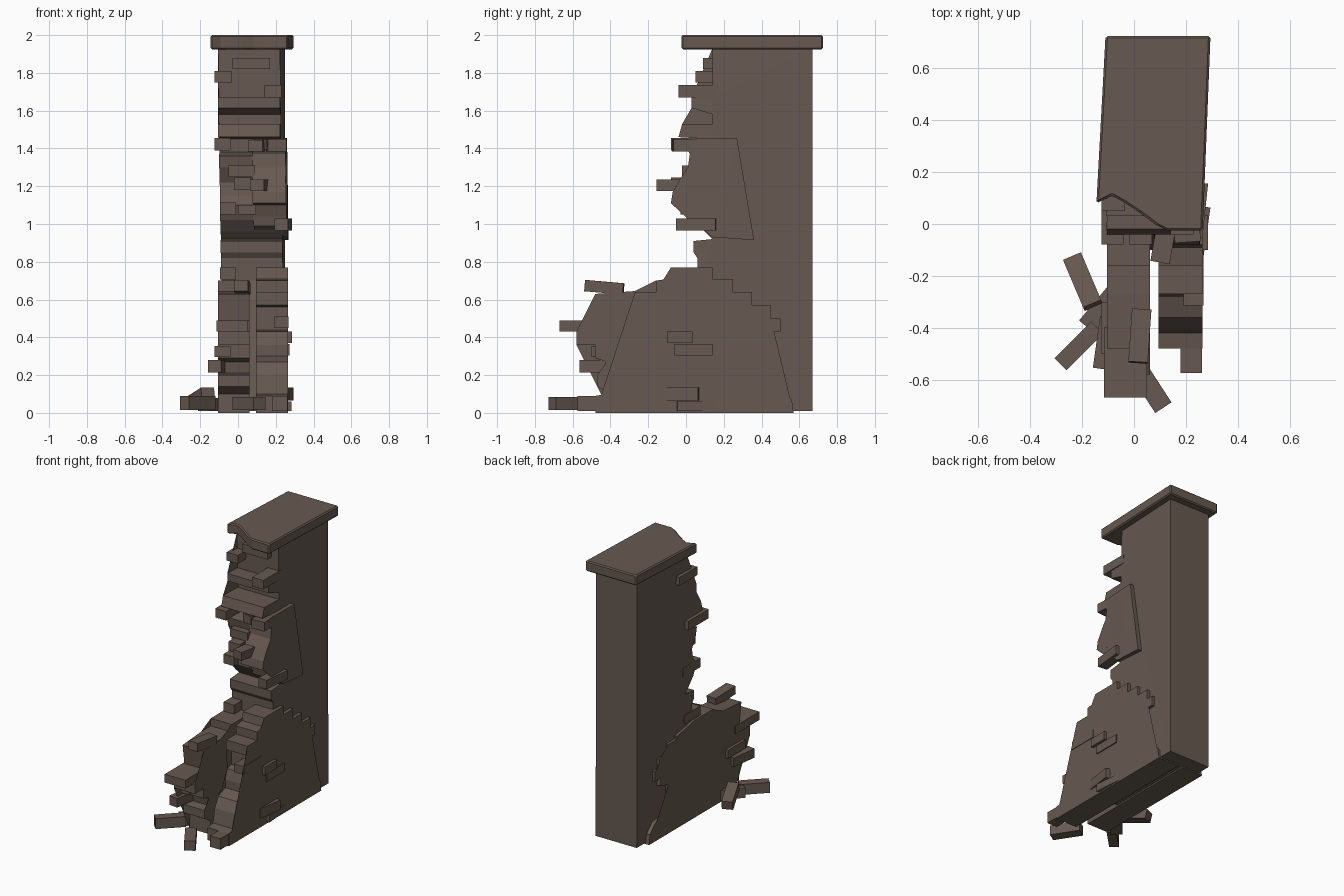
import bpy, bmesh, math
from mathutils import Matrix, Vector

mat = bpy.data.materials.new("weathered brown brick")
mat.diffuse_color = (0.135, 0.101, 0.082, 1)


def finish(name, bm):
    bmesh.ops.recalc_face_normals(bm, faces=bm.faces)
    me = bpy.data.meshes.new(name)
    bm.to_mesh(me)
    bm.free()
    me.materials.append(mat)
    ob = bpy.data.objects.new(name, me)
    bpy.context.collection.objects.link(ob)
    return ob


def prism(name, pts, a, b, axis, twist=0.0):
    """Extrude an outline along x (pts are y,z) or along z (pts are x,y)."""
    bm = bmesh.new()
    place = (lambda p, t: (t, p[0], p[1])) if axis == 'x' else (lambda p, t: (p[0], p[1], t))
    lo = [bm.verts.new(place(p, a)) for p in pts]
    hi = [bm.verts.new(place(p, b)) for p in pts]
    n = len(pts)
    bm.faces.new(lo)
    bm.faces.new(hi[::-1])
    for i in range(n):
        j = (i + 1) % n
        bm.faces.new((lo[i], lo[j], hi[j], hi[i]))
    for v in bm.verts:      # the wall leans round a little towards the top
        v.co.x += twist * (v.co.y - 0.72) * v.co.z / 2
    bmesh.ops.triangulate(bm, faces=[f for f in bm.faces if len(f.verts) > 4])
    return finish(name, bm)


def brick(name, x, y, z, yaw=0, pitch=0):
    """Box from three (min, max) ranges, turned in degrees about its centre."""
    bm = bmesh.new()
    size = [r[1] - r[0] for r in (x, y, z)]
    mid = Vector([(r[0] + r[1]) / 2 for r in (x, y, z)])
    rot = Matrix.Rotation(math.radians(yaw), 4, 'Z') @ Matrix.Rotation(math.radians(pitch), 4, 'X')
    bmesh.ops.create_cube(bm, size=1, matrix=Matrix.Translation(mid) @ rot @ Matrix.Diagonal((*size, 1)))
    return finish(name, bm)


# main wall pillar, broken along its front edge
prism("wall_pillar", [
    (0.67, 0.01), (0.67, 1.93), (0.14, 1.93), (0.14, 1.67), (0.03, 1.67), (0.03, 1.615),
    (0.14, 1.58), (0.14, 1.53), (-0.02, 1.53), (-0.04, 1.46), (0.12, 1.45), (0.12, 1.38),
    (0.02, 1.36), (0.03, 1.30), (0.07, 1.22), (0.06, 1.15), (0.02, 1.10), (0.05, 1.02),
    (0.10, 0.96), (0.14, 0.92), (0.04, 0.91), (0.04, 0.85), (0.06, 0.82), (0.06, 0.70),
    (0.0, 0.60), (-0.06, 0.3), (-0.1, 0.01)], -0.077, 0.25, 'x', 0.05)

# coping slab with broken front edge
cap = prism("coping_slab", [
    (-0.11, 0.725), (0.295, 0.725), (0.265, -0.025), (0.13, -0.025), (0.08, 0.0),
    (0.02, 0.045), (-0.04, 0.085), (-0.085, 0.11), (-0.145, 0.08)], 1.925, 2.0, 'z')
bev = cap.modifiers.new("worn_edge", 'BEVEL')
bev.width = 0.008
bev.segments = 1
bev.limit_method = 'ANGLE'

# raised outer skin half way up the right side
prism("upper_right_skin", [
    (0.27, 1.455), (0.36, 0.915), (0.14, 0.93), (0.10, 0.965), (0.05, 0.99), (0.04, 1.04),
    (0.02, 1.10), (-0.08, 1.11), (-0.07, 1.17), (-0.03, 1.24), (0.01, 1.30), (0.02, 1.37),
    (-0.02, 1.45)], 0.10, 0.276, 'x', 0.05)

# stepped outline where both lower skins fade into the pillar
back_steps = [(0.57, 0.0), (0.56, 0.07), (0.5, 0.13), (0.35, 0.16), (0.35, 0.35), (0.45, 0.38),
              (0.44, 0.43), (0.5, 0.43), (0.5, 0.5), (0.45, 0.5), (0.45, 0.57), (0.35, 0.57),
              (0.35, 0.64), (0.25, 0.64), (0.25, 0.71), (0.14, 0.71), (0.14, 0.77)]

# right lower skin of the hollow wall
prism("lower_right_skin", back_steps + [
    (-0.08, 0.77), (-0.09, 0.71), (-0.16, 0.70), (-0.16, 0.64), (-0.27, 0.64), (-0.27, 0.57),
    (-0.21, 0.56), (-0.21, 0.44), (-0.26, 0.43), (-0.28, 0.36), (-0.28, 0.30), (-0.36, 0.27),
    (-0.40, 0.20), (-0.42, 0.10), (-0.48, 0.09), (-0.48, 0.0)], 0.095, 0.264, 'x')

# left lower skin of the hollow wall
prism("lower_left_skin", back_steps[:-3] + [
    (0.25, 0.66), (0.05, 0.70), (-0.16, 0.70), (-0.16, 0.645), (-0.27, 0.645), (-0.48, 0.63),
    (-0.46, 0.49), (-0.58, 0.43), (-0.58, 0.36), (-0.48, 0.36), (-0.48, 0.29), (-0.42, 0.27),
    (-0.41, 0.21), (-0.47, 0.20), (-0.47, 0.14), (-0.40, 0.10), (-0.40, 0.0)],
    -0.105, 0.062, 'x')

# bricks sticking out of the broken edge: x, y, z ranges, yaw
upper = [
    ((-0.03, 0.17), (0.09, 0.3), (1.82, 1.88), 0),
    ((-0.125, -0.035), (0.05, 0.25), (1.75, 1.81), 0),
    ((0.14, 0.23), (-0.04, 0.165), (1.67, 1.735), 0),
    ((-0.125, -0.04), (-0.08, 0.15), (1.39, 1.455), 0),
    ((0.07, 0.15), (-0.03, 0.15), (1.385, 1.445), -12),
    ((0.15, 0.25), (-0.07, 0.15), (1.385, 1.45), 4),
    ((-0.05, 0.09), (-0.02, 0.2), (1.25, 1.31), 0),
    ((-0.02, 0.07), (-0.08, 0.1), (1.18, 1.245), 0),
    ((0.08, 0.155), (-0.15, 0.05), (1.175, 1.235), -10),
    ((-0.095, -0.01), (-0.03, 0.17), (1.05, 1.115), 0),
    ((0.0, 0.095), (0.0, 0.15), (1.05, 1.10), 0),
    ((0.205, 0.275), (-0.05, 0.16), (0.965, 1.03), -6)]
for i, (x, y, z, yaw) in enumerate(upper):
    brick(f"upper_brick_{i + 1}", x, y, z, yaw)

lower = [
    ((-0.095, -0.01), (-0.03, 0.15), (0.705, 0.77), 0),
    ((-0.02, 0.06), (-0.12, 0.1), (0.64, 0.70), 0),
    ((-0.115, 0.05), (-0.67, -0.4), (0.43, 0.49), 0),
    ((-0.145, -0.075), (-0.56, -0.36), (0.215, 0.28), -8),
    ((-0.125, -0.04), (-0.5, -0.3), (0.295, 0.355), 0),
    ((0.19, 0.268), (-0.315, -0.1), (0.45, 0.51), 0),
    ((0.2, 0.285), (-0.1, 0.035), (0.37, 0.43), 0),
    ((0.19, 0.272), (-0.06, 0.14), (0.305, 0.365), 0),
    ((0.18, 0.262), (-0.575, -0.3), (0.01, 0.09), 0),
    ((0.2, 0.282), (-0.12, 0.07), (0.065, 0.135), -8),
    ((0.19, 0.275), (-0.05, 0.15), (0.01, 0.06), 5)]
for i, (x, y, z, yaw) in enumerate(lower):
    brick(f"lower_brick_{i + 1}", x, y, z, yaw)

# tilted brick resting on the left skin
brick("resting_brick", (-0.015, 0.06), (-0.535, -0.33), (0.635, 0.695), -4, -5)

# fallen bricks on the ground: x, y, z ranges, yaw, pitch
fallen = [
    ((-0.235, -0.16), (-0.325, -0.12), (0.045, 0.11), 23, -14),
    ((-0.245, -0.18), (-0.57, -0.37), (0.015, 0.09), -45, 0),
    ((0.02, 0.095), (-0.725, -0.52), (0.015, 0.085), 33, 0),
    ((-0.16, -0.08), (-0.42, -0.23), (0.01, 0.08), -40, 0)]
for i, (x, y, z, yaw, pitch) in enumerate(fallen):
    brick(f"fallen_brick_{i + 1}", x, y, z, yaw, pitch)
